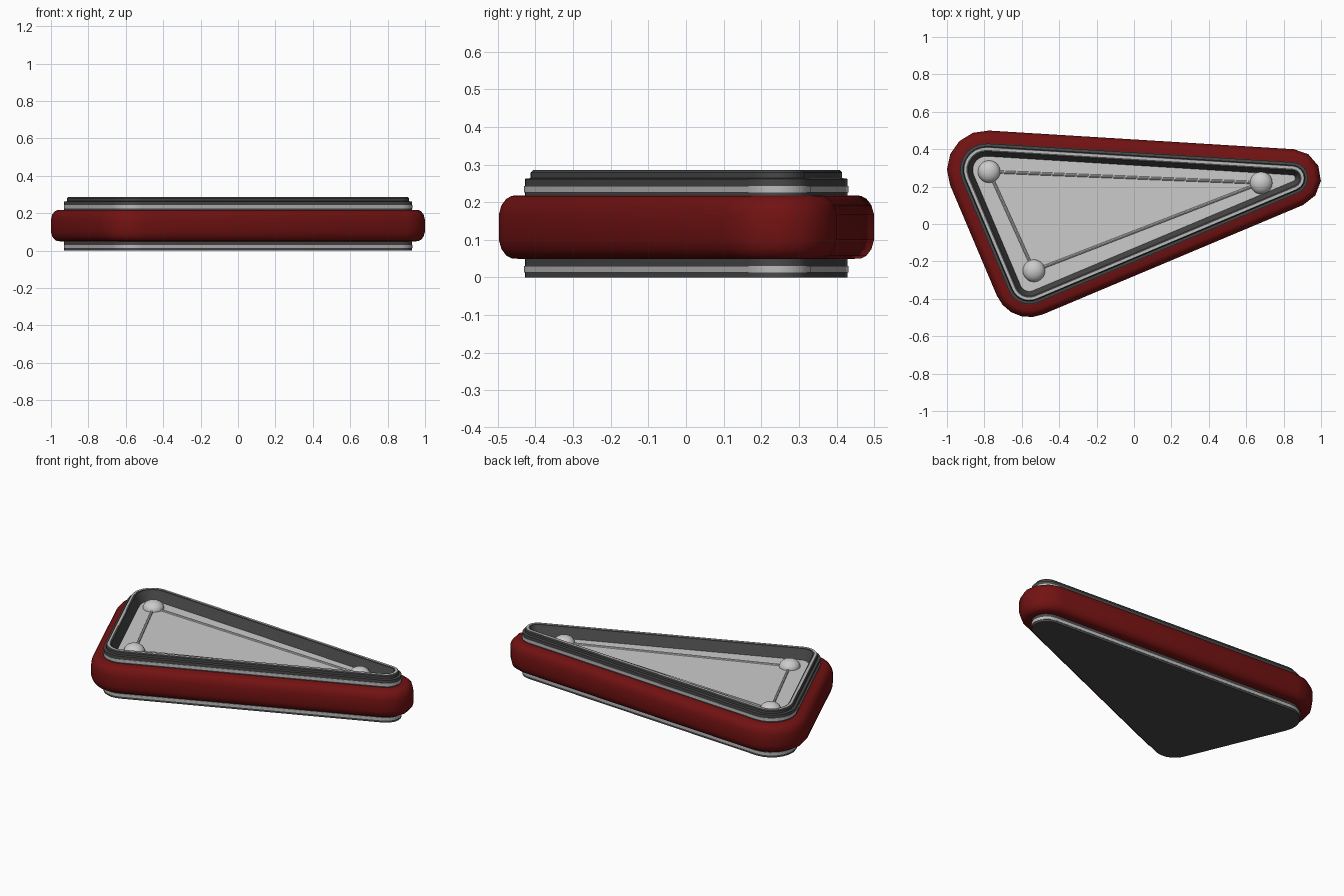
import bpy, bmesh
from math import atan2, acos, cos, sin, pi, radians, hypot
from mathutils import Vector

if "Cube" in bpy.data.objects:
    bpy.data.objects.remove(bpy.data.objects["Cube"])

# Rounded triangle: corner centre x, y and radius, counter-clockwise
CORNERS = [(0.845, 0.245, 0.085), (-0.79, 0.29, 0.14), (-0.56, -0.31, 0.118)]
FLOOR_Z = 0.225


def material(name, rgb):
    m = bpy.data.materials.new(name)
    m.diffuse_color = (*rgb, 1)
    m.use_nodes = True
    m.node_tree.nodes["Principled BSDF"].inputs["Base Color"].default_value = m.diffuse_color
    return m


RED = material("dark_red", (0.17, 0.006, 0.006))
DARK = material("dark_grey", (0.065, 0.065, 0.065))
LIGHT = material("light_grey", (0.5, 0.5, 0.5))


def outline(inset, segs):
    """Rounded triangle inset from the main outline."""
    n, normals = len(CORNERS), []
    for i in range(n):
        (x0, y0, r0), (x1, y1, r1) = CORNERS[i], CORNERS[(i + 1) % n]
        dx, dy = x1 - x0, y1 - y0
        normals.append(atan2(dy, dx) - acos((r0 - r1) / hypot(dx, dy)))
    pts = []
    for i, (x, y, r) in enumerate(CORNERS):
        start = normals[i - 1]
        sweep = (normals[i] - start) % (2 * pi)
        for k in range(segs + 1):
            a = start + sweep * k / segs
            pts.append((x + (r - inset) * cos(a), y + (r - inset) * sin(a)))
    return pts


def finish(ob, mat, angle=40):
    if mat:
        ob.data.materials.append(mat)
    bpy.ops.object.select_all(action='DESELECT')
    ob.select_set(True)
    bpy.context.view_layer.objects.active = ob
    bpy.ops.object.shade_smooth_by_angle(angle=radians(angle))


def loft(name, profile, mat, segs=7, closed=False, cap=False):
    """Sweep an (inset, z) profile around the rounded triangle."""
    bm = bmesh.new()
    rings = [[bm.verts.new((x, y, z)) for x, y in outline(d, segs)]
             for d, z in profile]
    pairs = list(zip(rings, rings[1:]))
    if closed:
        pairs.append((rings[-1], rings[0]))
    for a, b in pairs:
        for i in range(len(a)):
            j = (i + 1) % len(a)
            bm.faces.new((a[i], a[j], b[j], b[i]))
    if cap:
        bm.faces.new(rings[0][::-1])
        bm.faces.new(rings[-1])
    bmesh.ops.recalc_face_normals(bm, faces=bm.faces)
    me = bpy.data.meshes.new(name)
    bm.to_mesh(me)
    bm.free()
    ob = bpy.data.objects.new(name, me)
    bpy.context.collection.objects.link(ob)
    finish(ob, mat)
    return ob


# Dark housing with stepped rim and sunken tray
loft("housing", [(0, 0), (0, 0.262), (0.015, 0.264), (0.015, 0.279), (0.02, 0.284),
                 (0.042, 0.284), (0.07, FLOOR_Z - 0.005)], DARK, cap=True)

# Light trim bands low and high on the sides, and inlaid in the rim
for name, z in (("lower_trim", 0.013), ("upper_trim", 0.226)):
    loft(name, [(0.01, z), (-0.002, z), (-0.002, z + 0.017), (0.01, z + 0.017)],
         LIGHT, closed=True)
loft("rim_trim", [(0.021, 0.28), (0.021, 0.286), (0.034, 0.286), (0.034, 0.28)],
     LIGHT, closed=True)

# Red rounded bumper
loft("bumper", [(0.01, 0.049), (-0.035, 0.05), (-0.05, 0.058), (-0.063, 0.075),
                (-0.07, 0.1), (-0.07, 0.167), (-0.063, 0.192), (-0.05, 0.209),
                (-0.035, 0.217), (0.01, 0.218)], RED, segs=5, closed=True)

# Tray floor
loft("tray_floor", [(0.066, FLOOR_Z - 0.004), (0.066, FLOOR_Z)], None, cap=True)

# Domed posts and the thin rails joining them
posts = [Vector((x, y, FLOOR_Z)) for x, y in ((0.68, 0.22), (-0.775, 0.28), (-0.535, -0.25))]
for i, p in enumerate(posts):
    bpy.ops.mesh.primitive_uv_sphere_add(segments=20, ring_count=12, radius=0.06, location=p)
    post = bpy.context.object
    post.name = f"post_{i + 1}"
    post.scale.z = 0.75
    finish(post, None)
    q = posts[(i + 1) % 3]
    bpy.ops.mesh.primitive_cylinder_add(vertices=8, radius=0.008, depth=(q - p).length,
                                        location=(p + q) / 2)
    rail = bpy.context.object
    rail.name = f"rail_{i + 1}"
    rail.rotation_euler = (q - p).to_track_quat('Z', 'Y').to_euler()
    finish(rail, None)
